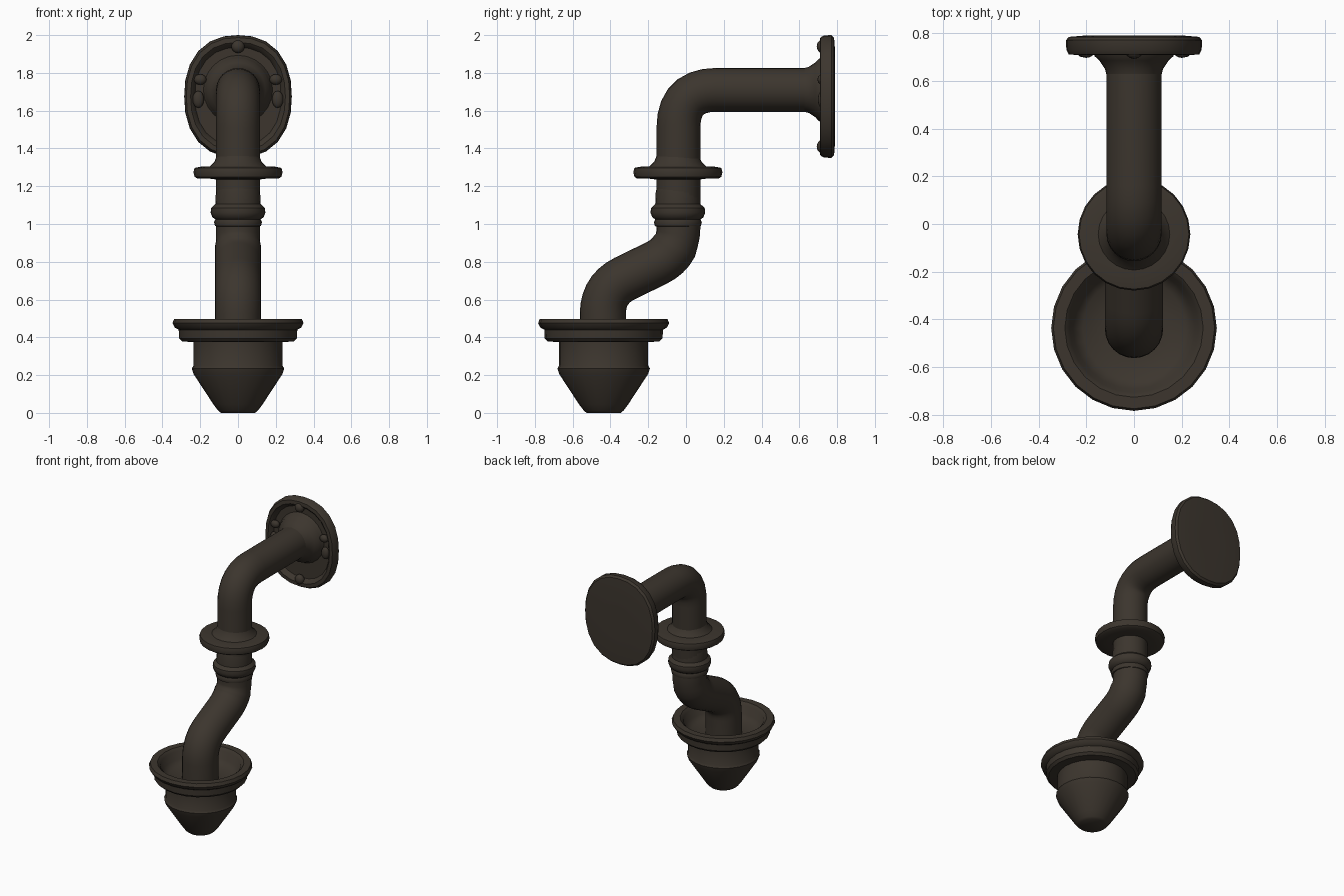
import bpy, bmesh, math
from mathutils import Vector

cube = bpy.data.objects.get("Cube")
if cube:
    bpy.data.objects.remove(cube, do_unlink=True)

metal = bpy.data.materials.new("dark bronze")
metal.use_nodes = True
COLOUR = (0.045, 0.036, 0.027, 1)
metal.diffuse_color = COLOUR
metal.node_tree.nodes["Principled BSDF"].inputs["Base Color"].default_value = COLOUR
SIDES = 24


def loft(name, rings, angle=40):
    """Skin a list of rings and cap both ends."""
    bm = bmesh.new()
    rows = [[bm.verts.new(p) for p in ring] for ring in rings]
    for a, b in zip(rows, rows[1:]):
        for i in range(SIDES):
            j = (i + 1) % SIDES
            bm.faces.new((a[i], a[j], b[j], b[i]))
    bm.faces.new(rows[0])
    bm.faces.new(rows[-1])
    bmesh.ops.recalc_face_normals(bm, faces=bm.faces)
    mesh = bpy.data.meshes.new(name)
    bm.to_mesh(mesh)
    bm.free()
    obj = bpy.data.objects.new(name, mesh)
    bpy.context.collection.objects.link(obj)
    finish(obj, angle)
    return obj


def finish(obj, angle=40):
    obj.data.materials.append(metal)
    bpy.ops.object.select_all(action="DESELECT")
    obj.select_set(True)
    bpy.context.view_layer.objects.active = obj
    bpy.ops.object.shade_smooth_by_angle(angle=math.radians(angle))


def ring(centre, u, v, power=2):
    """Ring of points; a power above 2 squares the outline off."""
    pts = []
    for i in range(SIDES):
        t = 2 * math.pi * i / SIDES
        c, s = math.cos(t), math.sin(t)
        k = (abs(c) ** power + abs(s) ** power) ** (-1 / power)
        pts.append(Vector(centre) + Vector(u) * c * k + Vector(v) * s * k)
    return pts


def turned(name, y, profile):
    """Turn a (radius, height) profile about a vertical axis."""
    return loft(name, [ring((0, y, z), (r, 0, 0), (0, r, 0)) for r, z in profile])


def rounded_path(points, cuts, steps=7):
    """Replace each inner corner by a smooth bend."""
    pts = [Vector(p) for p in points]
    path = [pts[0]]
    for k, cut in enumerate(cuts, 1):
        p = pts[k]
        a = p + (pts[k - 1] - p).normalized() * cut
        b = p + (pts[k + 1] - p).normalized() * cut
        for i in range(steps + 1):
            t = i / steps
            path.append(a * (1 - t) ** 2 + p * 2 * t * (1 - t) + b * t * t)
    path.append(pts[-1])
    return path


# Bent pipe running from the wall plate down into the cup
path = rounded_path([(0, 0.74, 1.71), (0, -0.04, 1.71), (0, -0.04, 0.85),
                     (0, -0.44, 0.655), (0, -0.44, 0.38)], [0.2, 0.13, 0.13])
rings = []
for i, p in enumerate(path):
    d = (path[min(i + 1, len(path) - 1)] - path[max(i - 1, 0)]).normalized()
    side = d.cross(Vector((1, 0, 0)))
    r = 0.122 if p.z < 0.9 else 0.116
    rings.append(ring(p, (r, 0, 0), side * r))
loft("bent_pipe", rings)

# Flange and collar on the upright part of the pipe
turned("pipe_flange", -0.043, [
    (0.11, 1.235), (0.15, 1.24), (0.215, 1.24), (0.23, 1.25), (0.236, 1.275),
    (0.23, 1.297), (0.2, 1.303), (0.15, 1.305), (0.125, 1.33), (0.113, 1.36)])
turned("pipe_collar", -0.043, [
    (0.11, 0.985), (0.122, 0.99), (0.127, 1.01), (0.12, 1.025), (0.135, 1.035),
    (0.145, 1.06), (0.142, 1.085), (0.12, 1.105), (0.117, 1.17), (0.11, 1.2)])

# Cup with a rolled rim, a hollow top and a tapered foot
turned("cup", -0.436, [
    (0.09, 0), (0.105, 0.012), (0.13, 0.045), (0.235, 0.205), (0.245, 0.235),
    (0.236, 0.25), (0.236, 0.375), (0.295, 0.378), (0.312, 0.395), (0.314, 0.44),
    (0.335, 0.452), (0.347, 0.475), (0.338, 0.498), (0.29, 0.498), (0.27, 0.48),
    (0.255, 0.425), (0.215, 0.395), (0.11, 0.385)])


# Oval wall plate: domed back, raised lip and recessed front
def plate_ring(s, y):
    return ring((0, y, 1.675), (0.285 * s, 0, 0), (0, 0, 0.325 * s), 2.3)


loft("wall_plate", [plate_ring(s, y) for s, y in (
    (0.3, 0.79), (0.75, 0.789), (0.96, 0.784), (1, 0.77), (0.995, 0.73),
    (0.96, 0.711), (0.88, 0.709), (0.84, 0.72), (0.8, 0.742), (0.4, 0.742))])

# Flared socket where the pipe meets the plate
loft("pipe_socket", [ring((0, y, 1.71), (r, 0, 0), (0, 0, r)) for r, y in (
    (0.114, 0.62), (0.122, 0.65), (0.145, 0.685), (0.165, 0.703),
    (0.17, 0.72), (0.185, 0.745))])


# Rounded studs around the plate
def stud(name, x, z, size):
    bpy.ops.mesh.primitive_uv_sphere_add(segments=12, ring_count=8, radius=1,
                                         location=(x, 0.72, z))
    obj = bpy.context.object
    obj.name = name
    obj.scale = size
    finish(obj, 60)


stud("top_stud", 0, 1.94, (0.035, 0.028, 0.035))
stud("bottom_stud", 0, 1.41, (0.035, 0.028, 0.035))
for side, x in (("left", 1), ("right", -1)):
    stud(side + "_upper_stud", x * 0.2, 1.765, (0.033, 0.024, 0.028))
    stud(side + "_lower_stud", x * 0.21, 1.66, (0.03, 0.022, 0.045))
